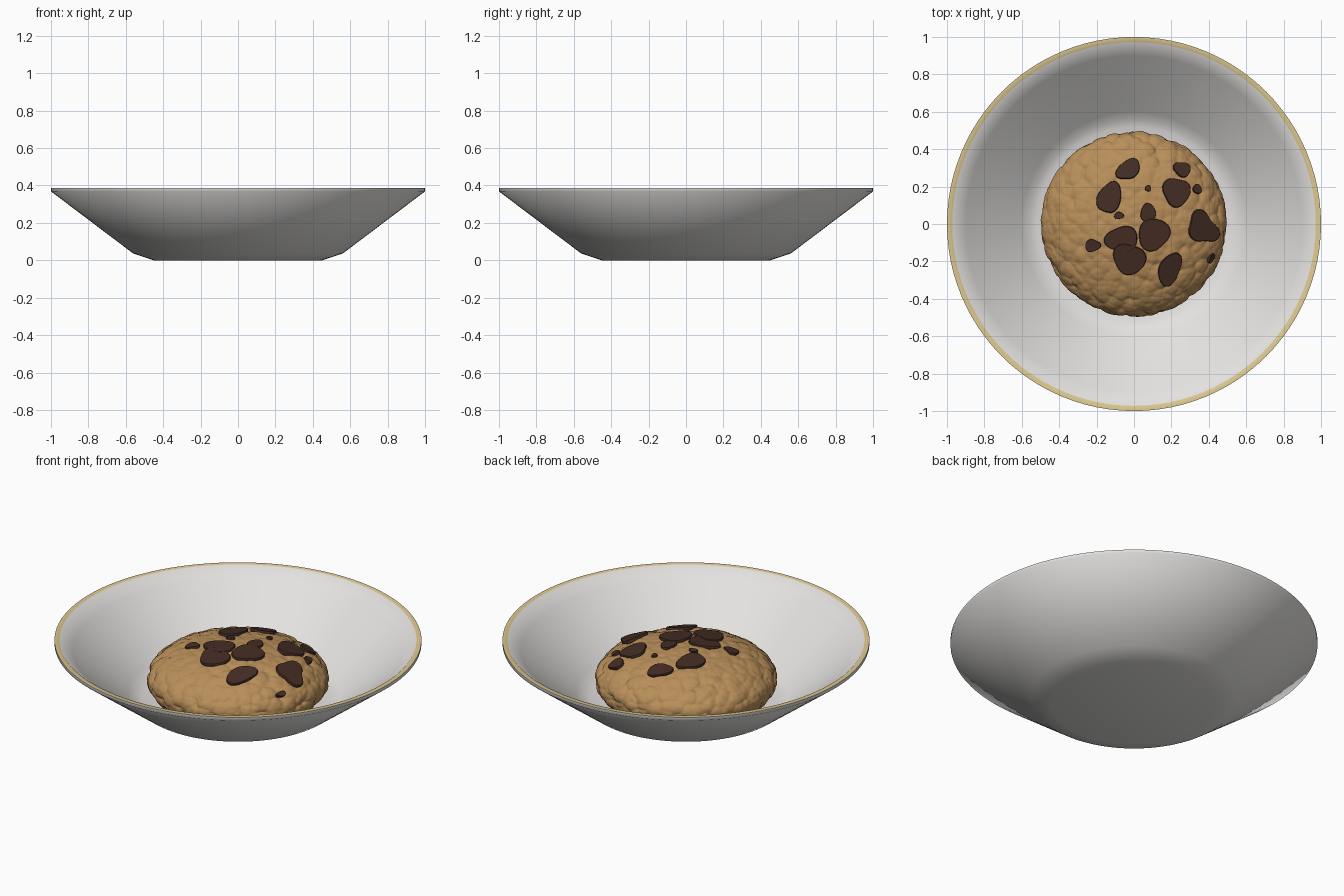
import bpy, bmesh, math
from mathutils import Vector, Matrix, noise

cube = bpy.data.objects.get("Cube")
if cube:
    bpy.data.objects.remove(cube, do_unlink=True)


def material(name, rgb):
    m = bpy.data.materials.new(name)
    m.use_nodes = True
    m.diffuse_color = (*rgb, 1)
    m.node_tree.nodes["Principled BSDF"].inputs["Base Color"].default_value = (*rgb, 1)
    return m


WHITE = material("white glaze", (0.77, 0.76, 0.74))
GOLD = material("gold trim", (0.72, 0.58, 0.28))
DOUGH = material("baked dough", (0.48, 0.27, 0.1))
CHOC = material("dark chocolate", (0.055, 0.025, 0.017))


def finish(bm, name, mats, angle):
    """Turn a bmesh into a smooth-shaded object."""
    mesh = bpy.data.meshes.new(name)
    bm.to_mesh(mesh)
    bm.free()
    for m in mats:
        mesh.materials.append(m)
    obj = bpy.data.objects.new(name, mesh)
    bpy.context.collection.objects.link(obj)
    bpy.ops.object.select_all(action='DESELECT')
    obj.select_set(True)
    bpy.context.view_layer.objects.active = obj
    bpy.ops.object.shade_smooth_by_angle(angle=math.radians(angle))
    return obj


# Bowl: thin lathed shell with a gold band on the flat rim
RIM_Z = 0.387
profile = [(0, 0), (0.45, 0), (0.56, 0.036), (1, 0.368), (1, RIM_Z), (0.972, RIM_Z),
           (0.9, 0.326), (0.6, 0.076), (0.555, 0.042), (0.52, 0.032), (0.44, 0.018), (0, 0.016)]
bm = bmesh.new()
pts = [bm.verts.new((r, 0, z)) for r, z in profile]
edges = [bm.edges.new(pair) for pair in zip(pts, pts[1:])]
bmesh.ops.spin(bm, geom=pts + edges, cent=(0, 0, 0), axis=(0, 0, 1),
               angle=math.tau, steps=96)
bmesh.ops.remove_doubles(bm, verts=bm.verts, dist=0.0005)
bmesh.ops.recalc_face_normals(bm, faces=bm.faces)
for f in bm.faces:
    f.material_index = int(f.calc_center_median().z > RIM_Z - 0.002)
finish(bm, "bowl", [WHITE, GOLD], 60)

# Cookie: flattened sphere covered in pebbly crumbs
A, C, MID = 0.49, 0.2, 0.156


def surface_normal(p):
    return Vector((p.x / A**2, p.y / A**2, p.z / C**2)).normalized()


def pebble(p, size):
    """Domed bump height, highest at each cell centre, with tight creases between."""
    near = noise.voronoi(p / size)[0][0]
    return math.sqrt(1 - min(near, 0.98) ** 2)


bm = bmesh.new()
bmesh.ops.create_icosphere(bm, subdivisions=7, radius=1)
low = [v for v in bm.verts if v.co.z < -0.7]
bmesh.ops.delete(bm, geom=low, context='VERTS')
for v in bm.verts:
    p = Vector((v.co.x * A, v.co.y * A, v.co.z * C))
    side = 1 - 0.5 * max(v.co.z, 0) ** 2
    bump = side * (0.03 * pebble(p, 0.06) - 0.025) + 0.007 * (pebble(p, 0.03) - 0.8)
    v.co = p + surface_normal(p) * (bump + 0.004) + Vector((0, 0, MID))
finish(bm, "cookie", [DOUGH], 180)

# Chocolate chunks: x, y, half width, half length, turn in degrees, lobe strength
CHUNKS = [
    (-0.03, 0.29, 0.05, 0.07, -45, 0.08),
    (-0.13, 0.14, 0.06, 0.09, -15, 0.08),
    (0.225, 0.17, 0.072, 0.08, -20, 0.1),
    (0.255, 0.29, 0.045, 0.045, 30, 0.1),
    (0.335, 0.185, 0.025, 0.025, 0, 0.08),
    (0.365, -0.02, 0.078, 0.09, 50, 0.17),
    (0.105, -0.055, 0.085, 0.085, 0, 0.07),
    (0.075, 0.06, 0.04, 0.05, 10, 0.08),
    (-0.065, -0.08, 0.085, 0.07, 10, 0.08),
    (-0.025, -0.185, 0.085, 0.085, 0, 0.08),
    (-0.22, -0.115, 0.043, 0.032, 20, 0.1),
    (0.19, -0.24, 0.06, 0.09, -20, 0.07),
    (0.41, -0.18, 0.016, 0.028, -20, 0.08),
    (-0.08, 0.045, 0.025, 0.02, 0, 0.08),
    (0.075, 0.19, 0.015, 0.018, 0, 0.08),
]
# Slab cross-section: outline scale and height
LAYERS = [(0.92, -0.016), (1, -0.006), (1, 0.003), (0.97, 0.007)]
STEPS = 32

for i, (x, y, rx, ry, turn, lobe) in enumerate(CHUNKS):
    p = Vector((x, y, C * math.sqrt(1 - (x * x + y * y) / A**2)))
    n = surface_normal(p)
    tilt = Vector((0, 0, 1)).rotation_difference(n).to_matrix().to_4x4()
    place = Matrix.Translation(p + n * 0.007 + Vector((0, 0, MID))) @ tilt \
        @ Matrix.Rotation(math.radians(turn), 4, 'Z')
    bm = bmesh.new()
    rings = []
    for scale, h in LAYERS:
        ring = []
        for k in range(STEPS):
            t = math.tau * k / STEPS
            r = scale * (1 + lobe * math.cos(3 * t + i * 2) + 0.06 * math.sin(2 * t + i))
            ring.append(bm.verts.new((rx * r * math.cos(t), ry * r * math.sin(t), h)))
        rings.append(ring)
    for a, b in zip(rings, rings[1:]):
        for k in range(STEPS):
            j = (k + 1) % STEPS
            bm.faces.new((a[k], a[j], b[j], b[k]))
    bm.faces.new(rings[0][::-1])
    bm.faces.new(rings[-1])
    bm.transform(place)
    finish(bm, f"chocolate_chunk_{i + 1}", [CHOC], 35)
